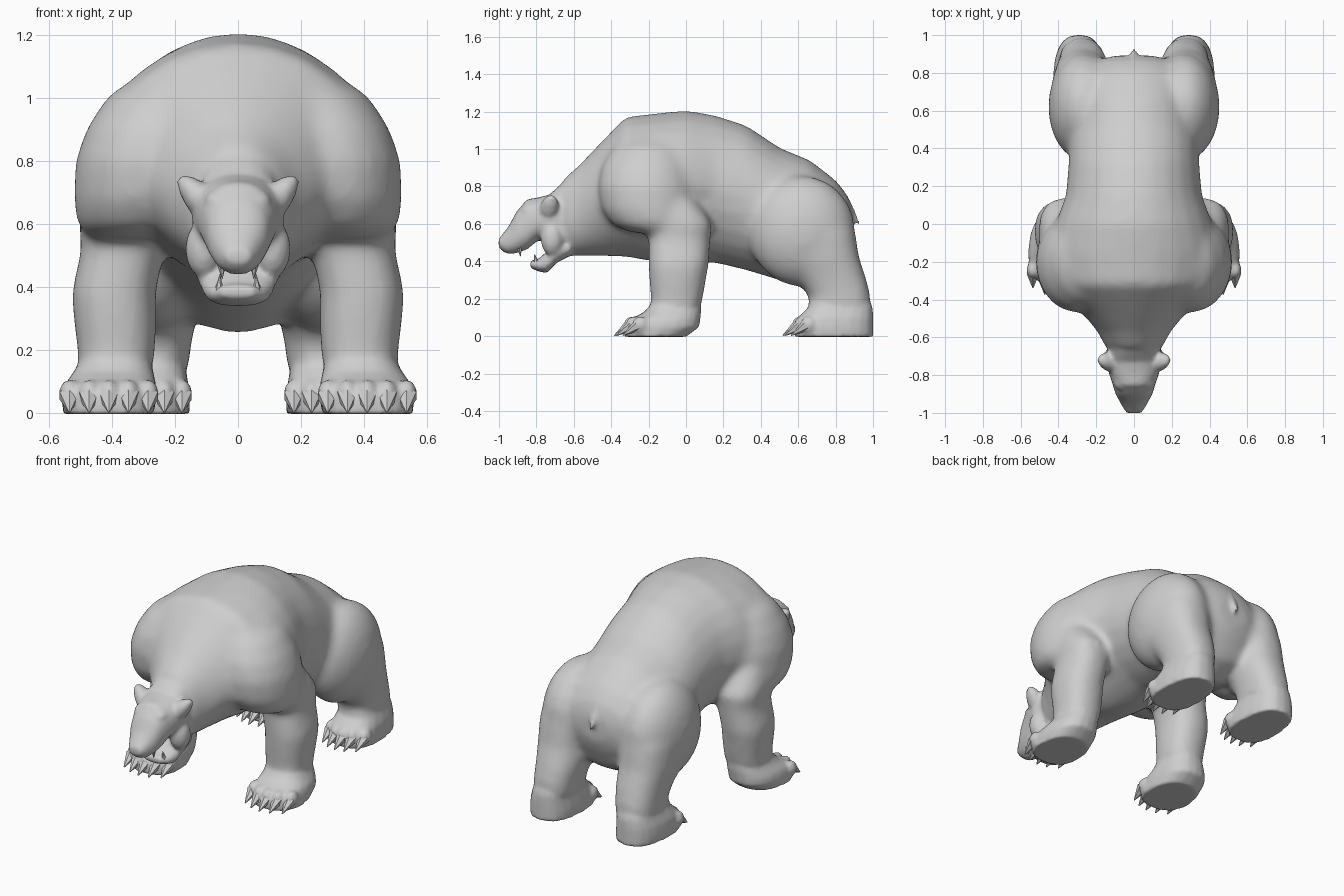
import bpy, bmesh, math
from mathutils import Vector, Matrix

if "Cube" in bpy.data.objects:
    bpy.data.objects.remove(bpy.data.objects["Cube"])

grey = bpy.data.materials.new("grey_fur")
grey.diffuse_color = (0.62, 0.62, 0.62, 1)
grey.use_nodes = True
grey.node_tree.nodes["Principled BSDF"].inputs["Base Color"].default_value = grey.diffuse_color


def oval(n, power):
    """Unit superellipse points."""
    pts = []
    for i in range(n):
        a = 2 * math.pi * i / n
        c, s = math.cos(a), math.sin(a)
        pts.append((math.copysign(abs(c) ** (2 / power), c),
                    math.copysign(abs(s) ** (2 / power), s)))
    return pts


def skin(bm, rings):
    """Closed loft through rings of points."""
    loops = [[bm.verts.new(p) for p in r] for r in rings]
    n = len(loops[0])
    for a, b in zip(loops, loops[1:]):
        for i in range(n):
            j = (i + 1) % n
            bm.faces.new((a[i], a[j], b[j], b[i]))
    bm.faces.new(loops[0])
    bm.faces.new(loops[-1])


def loft_y(bm, stations, power=2.0, n=24):
    """Stations: y, top z, bottom z, half width, narrowing of the underside."""
    rings = []
    for y, t, b, w, *k in stations:
        k = k[0] if k else 0
        rings.append([(w * u * (1 - k * max(0, -v)), y, (t + b) / 2 + (t - b) / 2 * v)
                      for u, v in oval(n, power)])
    skin(bm, rings)


def loft_z(bm, stations, side, power=2.4, heel=0, n=20):
    """Stations: z, centre x, centre y, radius x, radius y."""
    skin(bm, [[(side * (cx + rx * u * (1 - heel * (v + 1) / 2)), cy + ry * v, z)
               for u, v in oval(n, power)] for z, cx, cy, rx, ry in stations])


def ball(bm, centre, radii):
    m = Matrix.Translation(centre) @ Matrix.Diagonal((*radii, 1))
    bmesh.ops.create_uvsphere(bm, u_segments=20, v_segments=12, radius=1, matrix=m)


def spike(bm, base, tip, r, flat=1.0, n=6):
    """Cone between two points, optionally flattened."""
    base, tip = Vector(base), Vector(tip)
    d = tip - base
    m = (Matrix.Translation((base + tip) / 2) @ d.to_track_quat('Z', 'Y').to_matrix().to_4x4()
         @ Matrix.Diagonal((1, flat, 1, 1)))
    bmesh.ops.create_cone(bm, cap_ends=True, segments=n, radius1=r, radius2=r * 0.08,
                          depth=d.length, matrix=m)


def finish(bm, name, angle=40):
    bmesh.ops.recalc_face_normals(bm, faces=bm.faces)
    me = bpy.data.meshes.new(name)
    bm.to_mesh(me)
    bm.free()
    ob = bpy.data.objects.new(name, me)
    bpy.context.collection.objects.link(ob)
    me.materials.append(grey)
    bpy.ops.object.select_all(action='DESELECT')
    ob.select_set(True)
    bpy.context.view_layer.objects.active = ob
    bpy.ops.object.shade_smooth_by_angle(angle=math.radians(angle))
    return ob


def blend(ob, voxel, rounds, swell):
    """Fuse overlapping masses into one soft skin."""
    rm = ob.modifiers.new("blend", 'REMESH')
    rm.mode = 'VOXEL'
    rm.voxel_size = voxel
    rm.use_smooth_shade = True
    sm = ob.modifiers.new("soften", 'SMOOTH')
    sm.factor = 0.5
    sm.iterations = rounds
    dm = ob.modifiers.new("swell", 'DISPLACE')
    dm.mid_level = 0
    dm.strength = swell


# Torso from neck to rump
trunk = bmesh.new()
loft_y(trunk, [
    (-.66, .83, .43, .14), (-.57, .905, .435, .185), (-.47, 1.01, .435, .27, .2),
    (-.32, 1.165, .43, .42, .4), (-.15, 1.185, .40, .45, .45), (0, 1.2, .395, .41, .35),
    (.15, 1.175, .40, .355, .1), (.32, 1.12, .36, .34), (.5, 1.0, .305, .335),
    (.66, .935, .255, .325), (.8, .825, .33, .28), (.86, .745, .45, .19),
    (.885, .67, .52, .1)])

SHOULDER = [(1.06, .2, -.2, .12, .12), (1.0, .25, -.2, .16, .19), (.9, .28, -.21, .195, .235),
            (.8, .30, -.21, .21, .255), (.68, .31, -.2, .205, .245),
            (.6, .325, -.17, .18, .22), (.56, .34, -.13, .13, .16)]
FRONT = [(.12, .395, -.07, .115, .13), (.18, .385, -.05, .115, .13),
         (.30, .39, -.045, .125, .145), (.38, .395, -.04, .127, .155),
         (.52, .365, -.035, .125, .16), (.6, .365, -.03, .135, .165),
         (.7, .34, -.08, .14, .15), (.8, .3, -.12, .12, .12)]
HIND = [(.12, .28, .825, .115, .16), (.22, .275, .82, .12, .16),
        (.3, .27, .78, .133, .18), (.42, .275, .70, .152, .22),
        (.55, .27, .66, .165, .24), (.7, .25, .64, .15, .2), (.8, .22, .64, .1, .14)]
FRONT_FOOT = [(-.002, .41, -.165, .155, .165), (.05, .41, -.13, .16, .2),
              (.09, .405, -.11, .155, .185), (.13, .395, -.07, .135, .15),
              (.18, .385, -.05, .115, .13), (.28, .39, -.045, .085, .1)]
HIND_FOOT = [(-.002, .29, .79, .145, .21), (.05, .29, .79, .147, .21), (.1, .29, .80, .14, .2),
             (.15, .285, .825, .125, .172), (.2, .28, .82, .112, .16),
             (.28, .277, .79, .085, .12)]
# Foot: centre x, front y, half spread of the toes
FEET = [(.41, -.30, .125), (.29, .60, .112)]


def toes():
    """Toe offset and its setback along the rounded foot front."""
    for k in range(5):
        t = (k - 2) / 2
        yield t, 0.045 * t * t


# Shoulders, haunches and legs melt softly into the torso
for s in (-1, 1):
    loft_z(trunk, SHOULDER, s, power=2.0)
    loft_z(trunk, FRONT, s)
    loft_z(trunk, HIND, s)
    ball(trunk, (s * .265, .62, .56), (.183, .28, .29))
rough = finish(trunk, "trunk", 60)
blend(rough, 0.022, 12, 0.006)
soft = bpy.data.meshes.new_from_object(
    rough.evaluated_get(bpy.context.evaluated_depsgraph_get()))
bpy.data.objects.remove(rough)

body = bmesh.new()
body.from_mesh(soft)

# Head with muzzle
loft_y(body, [
    (-.56, .90, .45, .17), (-.61, .86, .435, .158), (-.67, .81, .43, .138),
    (-.73, .755, .49, .145), (-.79, .74, .515, .132), (-.85, .73, .465, .112),
    (-.905, .665, .445, .094), (-.945, .59, .44, .072), (-.975, .55, .45, .055),
    (-1.0, .52, .475, .038)], power=2.3)
# Open lower jaw
loft_y(body, [
    (-.62, .52, .43, .125), (-.69, .50, .395, .135), (-.745, .45, .338, .11),
    (-.79, .41, .348, .088), (-.83, .405, .365, .055)], power=2.5)
for s in (-1, 1):
    # Brow and cheek
    ball(body, (s * .07, -.83, .67), (.035, .05, .033))
    ball(body, (s * .108, -.715, .52), (.058, .06, .09))
    # Ears, leaning outward
    b, tip = Vector((s * .11, -.735, .665)), Vector((s * .186, -.72, .745))
    rings = []
    for f, w, d in ((0, .05, .05), (.35, .05, .05), (.7, .036, .04), (1, .014, .018)):
        c = b.lerp(tip, f)
        rings.append([(c.x + s * .55 * w * u, c.y + d * v, c.z - .75 * w * u)
                      for u, v in oval(12, 2)])
    skin(body, rings)
    # Feet with toes
    loft_z(body, FRONT_FOOT, s, heel=.15)
    loft_z(body, HIND_FOOT, s, power=2.6, heel=.15)
    for cx, fy, spread in FEET:
        for t, back in toes():
            ball(body, (s * (cx + spread * t), fy + back + .012, .06), (.032, .045, .045))
# Tail
spike(body, (0, .83, .71), (0, .93, .60), .05, n=8)
blend(finish(body, "body", 60), 0.012, 4, 0.0015)

# Claws
claws = bmesh.new()
for s in (-1, 1):
    for cx, fy, spread in FEET:
        for t, back in toes():
            x = s * (cx + spread * t)
            spike(claws, (x, fy + back - .005, .055), (x, fy + back - .083, .003), .036, .85)
finish(claws, "claws", 30)

# Upper and lower canine teeth
teeth = bmesh.new()
for s in (-1, 1):
    spike(teeth, (s * .052, -.89, .47), (s * .05, -.885, .425), .014)
    spike(teeth, (s * .06, -.80, .39), (s * .057, -.81, .44), .014)
finish(teeth, "teeth", 30)
